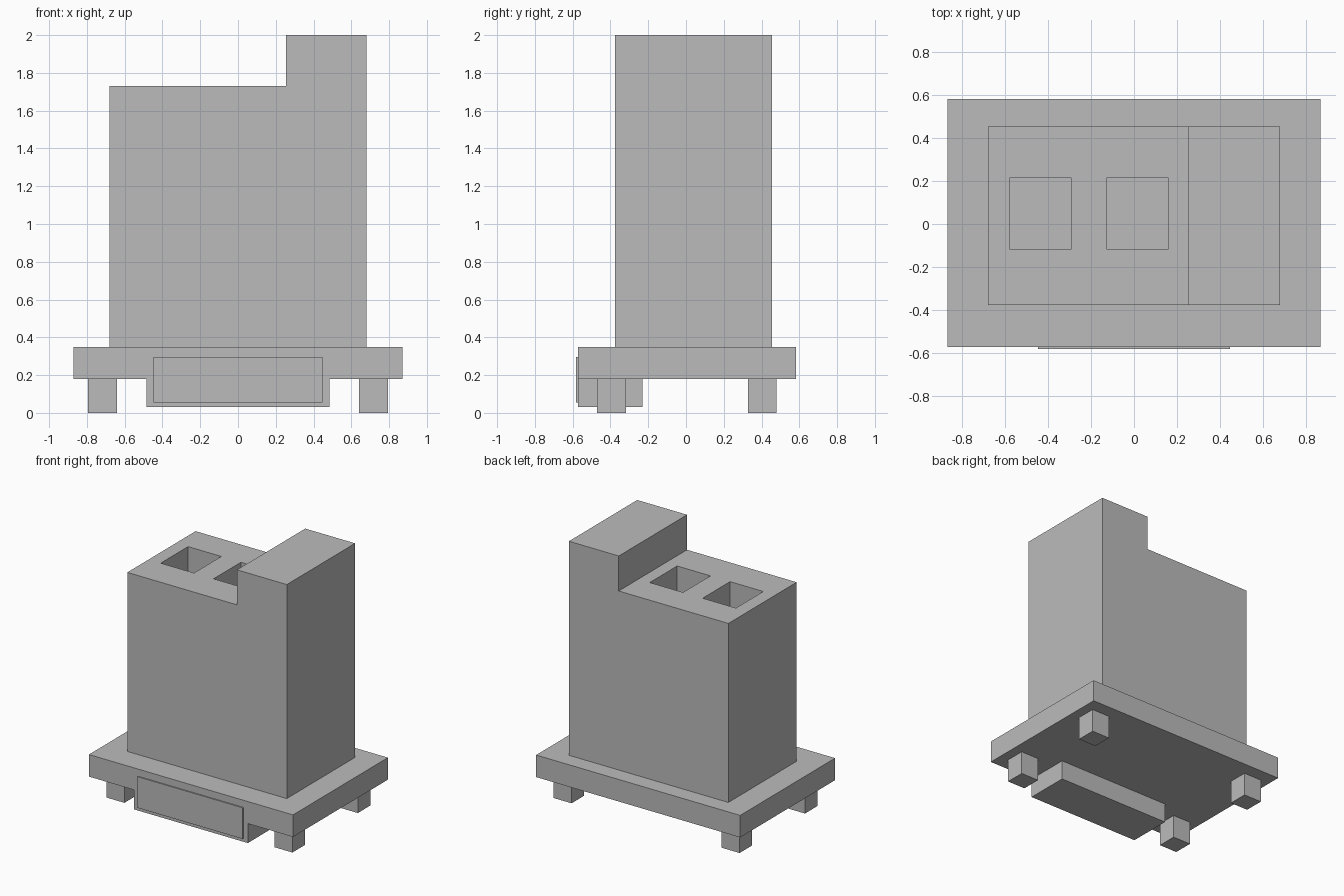
import bpy
import bmesh

default_cube = bpy.data.objects.get("Cube")
if default_cube:
    bpy.data.objects.remove(default_cube, do_unlink=True)

grey = bpy.data.materials.new("plain grey")
grey.use_nodes = True
grey.diffuse_color = (0.5, 0.5, 0.5, 1)
grey.node_tree.nodes["Principled BSDF"].inputs["Base Color"].default_value = (0.5, 0.5, 0.5, 1)


def prism(name, profile, y0, y1):
    """Extrude an x-z outline from y0 to y1."""
    bm = bmesh.new()
    face = bm.faces.new([bm.verts.new((x, y0, z)) for x, z in profile])
    extruded = bmesh.ops.extrude_face_region(bm, geom=[face])["geom"]
    moved = [v for v in extruded if isinstance(v, bmesh.types.BMVert)]
    bmesh.ops.translate(bm, verts=moved, vec=(0, y1 - y0, 0))
    bmesh.ops.recalc_face_normals(bm, faces=bm.faces)
    mesh = bpy.data.meshes.new(name)
    bm.to_mesh(mesh)
    bm.free()
    mesh.materials.append(grey)
    obj = bpy.data.objects.new(name, mesh)
    bpy.context.collection.objects.link(obj)
    return obj


def box(name, x0, x1, y0, y1, z0, z1):
    return prism(name, [(x0, z0), (x1, z0), (x1, z1), (x0, z1)], y0, y1)


# Base slab, with the low front block and its thin panel
box("base_slab", -0.87, 0.87, -0.573, 0.583, 0.18, 0.35)
box("front_block", -0.485, 0.485, -0.573, -0.23, 0.03, 0.18)
box("front_panel", -0.448, 0.448, -0.582, -0.573, 0.055, 0.295)

# Four square feet
for side, sx in (("right", -1), ("left", 1)):
    for end, y in (("front", -0.47), ("back", 0.327)):
        inner, outer = sorted((sx * 0.64, sx * 0.793))
        box(f"{end}_{side}_foot", inner, outer, y, y + 0.153, 0, 0.18)

# Tower with a raised block at its left end
tower = prism("stepped_tower",
              [(-0.68, 0.35), (0.68, 0.35), (0.68, 2), (0.255, 2), (0.255, 1.73), (-0.68, 1.73)],
              -0.377, 0.455)

# Two deep square shafts in the lower top
for x in (-0.577, -0.126):
    cutter = box("shaft_cutter", x, x + 0.284, -0.118, 0.216, 0.4, 1.9)
    cutter.hide_render = True
    cut = tower.modifiers.new("shaft", "BOOLEAN")
    cut.operation = "DIFFERENCE"
    cut.solver = "EXACT"
    cut.object = cutter
    bpy.context.view_layer.objects.active = tower
    bpy.ops.object.modifier_apply(modifier=cut.name)
    bpy.data.objects.remove(cutter, do_unlink=True)
